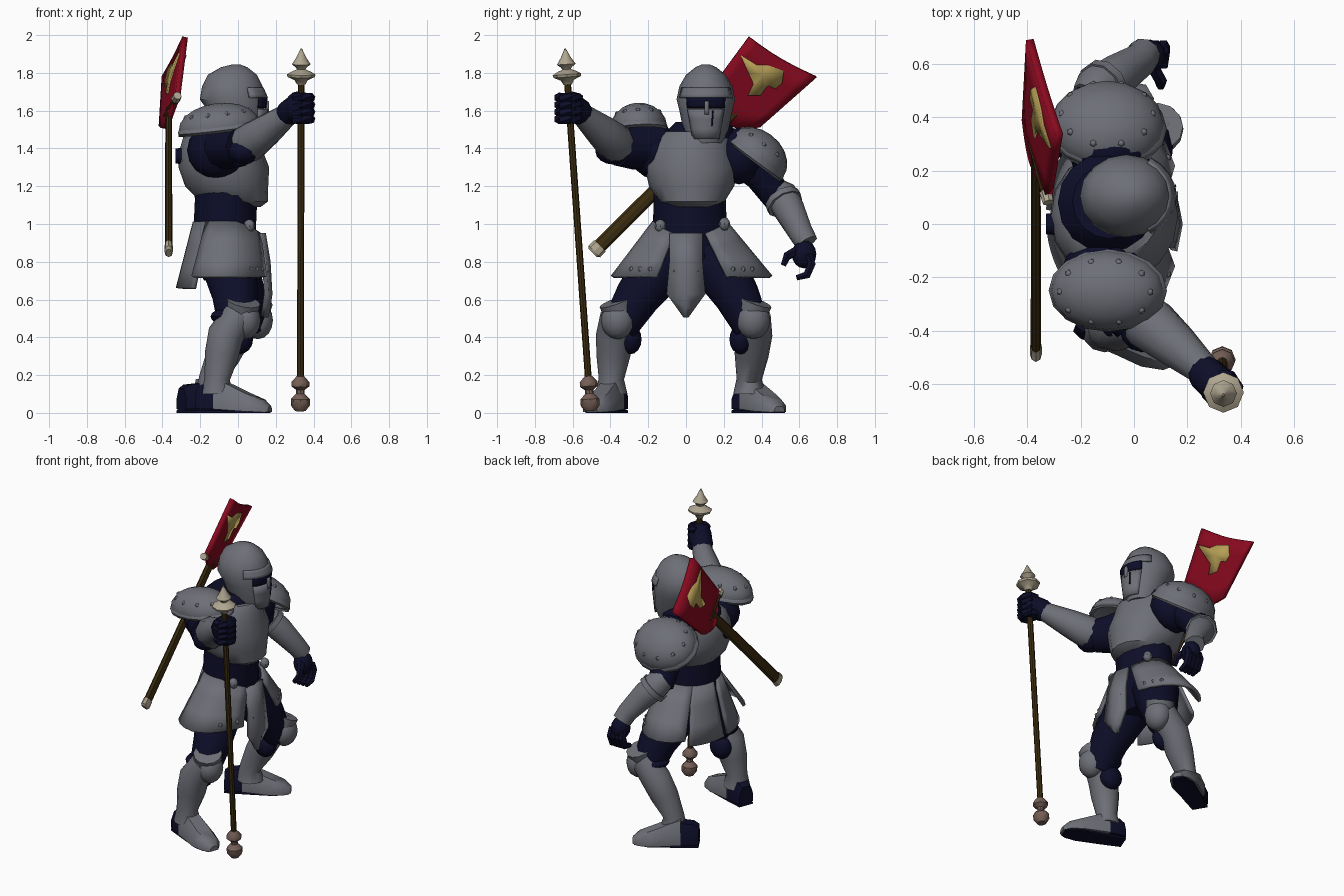
import bpy, bmesh, math
from mathutils import Vector, Matrix

if "Cube" in bpy.data.objects:
    bpy.data.objects.remove(bpy.data.objects["Cube"])


def mat(name, r, g, b):
    m = bpy.data.materials.new(name)
    m.diffuse_color = (r, g, b, 1)
    m.use_nodes = True
    m.node_tree.nodes["Principled BSDF"].inputs["Base Color"].default_value = m.diffuse_color
    return m


STEEL = mat("steel", 0.155, 0.16, 0.185)
NAVY = mat("navy_cloth", 0.004, 0.004, 0.022)
RED = mat("red_cloth", 0.25, 0.003, 0.014)
GOLD = mat("gold", 0.46, 0.34, 0.09)
BONE = mat("pale_metal", 0.43, 0.38, 0.28)
CLAY = mat("brown_metal", 0.18, 0.115, 0.095)
WOOD = mat("dark_wood", 0.045, 0.026, 0.005)


def finish(name, bm, m, thick=0):
    bmesh.ops.recalc_face_normals(bm, faces=bm.faces)
    me = bpy.data.meshes.new(name)
    bm.to_mesh(me)
    bm.free()
    ob = bpy.data.objects.new(name, me)
    bpy.context.collection.objects.link(ob)
    me.materials.append(m)
    if thick:
        s = ob.modifiers.new("thickness", 'SOLIDIFY')
        s.thickness, s.offset = thick, 0
    return ob


def skin(name, rings, m, cap=True, closed=True, thick=0):
    """Bridge a list of equally long point rings."""
    bm = bmesh.new()
    vs = [[bm.verts.new(p) for p in r] for r in rings]
    n = len(vs[0])
    for a, b in zip(vs, vs[1:]):
        for i in range(n if closed else n - 1):
            j = (i + 1) % n
            bm.faces.new((a[i], a[j], b[j], b[i]))
    if cap:
        bm.faces.new(vs[0])
        bm.faces.new(vs[-1])
    return finish(name, bm, m, thick)


def loft(name, m, rows, n=16):
    """Stacked ellipses: z, centre x, centre y, radius x, radius y."""
    return skin(name, [[(cx + rx * math.cos(i * math.tau / n), cy + ry * math.sin(i * math.tau / n), z)
                        for i in range(n)] for z, cx, cy, rx, ry in rows], m)


def tube(name, m, pts, radii, n=10):
    pts = [Vector(p) for p in pts]
    rings = []
    for k, p in enumerate(pts):
        t = (pts[min(k + 1, len(pts) - 1)] - pts[max(k - 1, 0)]).normalized()
        q = Vector((0, 0, 1)).rotation_difference(t)
        rings.append([p + q @ Vector((radii[k] * math.cos(i * math.tau / n),
                                      radii[k] * math.sin(i * math.tau / n), 0)) for i in range(n)])
    return skin(name, rings, m)


def spin(name, m, a, b, prof, n=8):
    """Turned shape on the axis a-b: list of (fraction, radius)."""
    a, b = Vector(a), Vector(b)
    return tube(name, m, [a.lerp(b, f) for f, r in prof], [r for f, r in prof], n)


def ball(name, m, c, r, axis=(0, 0, 1), seg=12, dome=None, thick=0):
    bm = bmesh.new()
    bmesh.ops.create_uvsphere(bm, u_segments=seg, v_segments=max(6, seg * 2 // 3), radius=1)
    if dome is not None:
        g = bm.verts[:] + bm.edges[:] + bm.faces[:]
        bmesh.ops.bisect_plane(bm, geom=g, plane_co=(0, 0, dome), plane_no=(0, 0, -1), clear_outer=True)
    q = Vector((0, 0, 1)).rotation_difference(Vector(axis).normalized())
    bm.transform(Matrix.Translation(c) @ q.to_matrix().to_4x4() @ Matrix.Diagonal((*r, 1)))
    return finish(name, bm, m, thick)


def panel(name, m, a0, a1, top, bot, n=8, thick=0.02, slope=0):
    """Curved plate between two elliptical arcs (z, cx, cy, rx, ry); slope lowers the a0 end of the top."""
    rings = []
    for k in range(4):
        z, cx, cy, rx, ry = [t + (b - t) * k / 3 for t, b in zip(top, bot)]
        angs = [math.radians(a0 + (a1 - a0) * i / n) for i in range(n + 1)]
        rings.append([(cx + rx * math.cos(a), cy + ry * math.sin(a),
                       z - slope * (1 - k / 3) * max(0, 1 - 2 * i / n)) for i, a in enumerate(angs)])
    return skin(name, rings, m, cap=False, closed=False, thick=thick)


# Torso: waist, chest plate, collar
loft("hips", NAVY, [(0.7, -.06, .02, .12, .13), (0.82, -.07, .02, .17, .21), (0.98, -.07, .02, .165, .195),
                    (1.2, -.06, .02, .165, .19)])
loft("chest_plate", STEEL, [(1.09, -.02, .03, .14, .12), (1.12, -.02, .03, .18, .175), (1.2, -.06, .03, .22, .225),
                            (1.3, -.075, .03, .24, .25), (1.39, -.09, .03, .22, .235),
                            (1.46, -.085, .04, .205, .205), (1.49, -.075, .05, .175, .17)])
loft("collar", NAVY, [(1.42, -.1, .07, .18, .19), (1.49, -.1, .08, .185, .185), (1.54, -.09, .085, .14, .14)])
ball("chest_ridge", STEEL, (.06, .03, 1.28), (.1, .17, .11))

# Skirt plates and pointed centre plate
TOP, BOT = (1.01, -.05, .02, .18, .19), (.72, -.08, .03, .25, .42)
for side, s in (("right", -1), ("left", 1)):
    panel("skirt_plate_" + side, STEEL, 26 * s, 130 * s, TOP, BOT, slope=.06)
    panel("rear_skirt_plate_" + side, STEEL, 126 * s, 176 * s, TOP, (.66, -.1, .03, .22, .33))
    for k in range(3):
        a = math.radians(s * (33 + 10 * k))
        ball("skirt_rivet", STEEL, (-.08 + .245 * math.cos(a), .03 + .4 * math.sin(a), .76), (.014,) * 3, seg=6)
for y, z in ((.24, 1.0), (-.16, .99)):
    ball("skirt_buckle", STEEL, (.06, y * .85, z), (.03, .03, .035), seg=8)
skin("centre_plate", [[(x, -w, z), (x + .02, 0, z), (x, w, z)] for x, w, z in
                      [(.115, .085, .95), (.14, .085, .8), (.15, .1, .63), (.14, .045, .56), (.13, .006, .51)]],
     STEEL, cap=False, closed=False, thick=.025)
for y in (-.06, .06):
    ball("centre_rivet", STEEL, (.15, y, .75), (.014,) * 3, seg=6)

# Helmet with brow, eye slit and face seam
HX, HY = -.03, .105
loft("helmet", STEEL, [(1.43, .03, HY, .09, .09), (1.5, .01, HY, .13, .12), (1.6, -.01, HY, .15, .14),
                       (1.66, HX, HY, .172, .155), (1.73, HX, HY, .16, .14), (1.79, HX, HY, .13, .105),
                       (1.83, -.02, HY, .07, .055), (1.845, -.01, HY, .02, .02)])
panel("brow_rim", STEEL, -60, 60, (1.72, HX, HY, .16, .143), (1.668, HX, HY, .183, .16), thick=.012)
panel("eye_slit", NAVY, -42, 42, (1.67, -.01, HY, .163, .152), (1.615, -.01, HY, .157, .146), thick=.008)
panel("face_plate", STEEL, -45, 45, (1.61, -.01, HY, .16, .13), (1.45, .02, HY, .12, .09), thick=.02)
panel("nose_guard", STEEL, -3, 6, (1.65, -.01, HY, .165, .15), (1.58, -.01, HY, .165, .15), n=2)
panel("face_seam", NAVY, 14, 17, (1.6, -.01, HY, .171, .143), (1.52, .006, HY, .149, .12), n=2, thick=.006)


# Shoulders: padding, domed plates, rivets
def shoulder(side, pad, c, axis, r):
    ball("shoulder_pad_" + side, NAVY, pad, (.16, .13, .15))
    ball("shoulder_plate_" + side, STEEL, c, r, axis, seg=16, dome=-.1, thick=.02)
    rim = tuple(Vector(c) - .02 * Vector(axis).normalized())
    ball("shoulder_rim_" + side, STEEL, rim, (r[0] * 1.07, r[1] * 1.07, r[2] * .6), axis, seg=16, dome=0, thick=.015)
    q = Vector((0, 0, 1)).rotation_difference(Vector(axis).normalized())
    for k in range(10):
        a = k * math.tau / 10
        p = Vector(c) + q @ Vector((r[0] * .82 * math.cos(a), r[1] * .82 * math.sin(a), r[2] * .58))
        ball("shoulder_rivet", STEEL, p, (.015,) * 3, seg=6)


shoulder("left", (-.09, .28, 1.36), (-.1, .365, 1.355), (0, .6, .8), (.205, .175, .135))
shoulder("right", (-.11, -.17, 1.39), (-.1, -.25, 1.515), (-.12, -.05, 1), (.205, .14, .115))

# Right arm, raised to the pole
tube("right_upper_arm", NAVY, [(-.1, -.14, 1.42), (-.05, -.27, 1.41), (.02, -.36, 1.41)], [.13, .125, .105])
ball("right_elbow", NAVY, (.03, -.385, 1.385), (.085, .095, .07))
tube("right_bracer", STEEL, [(.03, -.355, 1.41), (.06, -.375, 1.43), (.15, -.45, 1.495), (.265, -.55, 1.58)],
     [.095, .105, .088, .06])
tube("right_cuff", NAVY, [(.24, -.53, 1.565), (.27, -.56, 1.59), (.31, -.6, 1.62)], [.055, .07, .07])
ball("right_hand", NAVY, (.32, -.61, 1.615), (.075, .078, .088))
for k in range(4):
    z = 1.555 + k * .038
    arc = [math.radians(-140 + 50 * i) for i in range(6)]
    tube("right_finger", NAVY, [(.335 + .05 * math.cos(a), -.62 + .054 * math.sin(a), z) for a in arc], [.026] * 6, 6)

# Left arm, hanging
tube("left_upper_arm", NAVY, [(-.15, .49, 1.13), (-.13, .4, 1.26), (-.1, .28, 1.38)], [.08, .095, .12])
tube("left_bracer", STEEL, [(.04, .64, .9), (.02, .61, .95), (-.07, .55, 1.07), (-.14, .505, 1.15), (-.17, .47, 1.18)],
     [.062, .066, .083, .088, .07])
tube("left_bracer_rim", STEEL, [(-.105, .525, 1.105), (-.125, .51, 1.13)], [.1, .1])
ball("left_hand", NAVY, (.06, .625, .84), (.06, .065, .075))
for k in range(4):
    x = .02 + .03 * k
    tube("left_finger", NAVY, [(x, .585, .715), (x, .64, .73), (x, .665, .79), (x, .65, .84)], [.016, .024, .025, .02], 6)
tube("left_thumb", NAVY, [(.1, .515, .78), (.1, .535, .83), (.07, .59, .86)], [.016, .024, .026], 6)


# Legs
def leg(side, hip, knee, ankle, heel, toe):
    h, k, a = Vector(hip), Vector(knee), Vector(ankle)
    inward = .06 if k.y < 0 else -.06
    tube("thigh_" + side, NAVY, [k - Vector((.02, 0, .04)), k.lerp(h, .35), h], [.095, .12, .155], 12)
    ball("calf_padding_" + side, NAVY, k + Vector((-.07, inward, -.1)), (.075, .06, .08))
    ball("knee_strap_" + side, NAVY, k + Vector((-.07, inward * .4, .02)), (.085, .1, .045))
    tube("greave_" + side, STEEL, [a + Vector((0, 0, -.08)), a, a.lerp(k, .4) + Vector((-.025, -inward * .1, 0)),
                                   a.lerp(k, .75) + Vector((-.045, -inward * .25, 0)),
                                   k + Vector((-.005, -inward * .2, .03))],
         [.085, .067, .09, .096, .086], 12)
    ball("knee_plate_" + side, STEEL, k + Vector((.03, -inward * .1, 0)), (.08, .09, .1))
    tube("knee_rim_" + side, STEEL, [k + Vector((.01, 0, .05)), k + Vector((.02, -inward * .3, .1))], [.085, .09], 12)
    p, d = Vector((*heel, 0)), Vector((*toe, 0)) - Vector((*heel, 0))
    w = Vector((-d.y, d.x, 0)).normalized()

    def shoe(name, m, rows):
        skin(name, [[p + d * t + w * (sx * hw) + Vector((0, 0, z0 + sz * ht)) for sx, sz in
                     ((-1, 0), (-1, .5), (-.55, 1), (.55, 1), (1, .5), (1, 0))] for t, hw, ht, z0 in rows], m)
    shoe("boot_" + side, NAVY, [(0, .05, .11, .02), (.08, .065, .13, .02), (.35, .068, .14, .02), (.5, .06, .09, .015)])
    shoe("sole_" + side, NAVY, [(0, .05, .025, 0), (.3, .06, .025, 0), (.75, .07, .016, 0), (.97, .04, .014, 0)])
    shoe("shoe_plate_" + side, STEEL, [(.27, .072, .16, .02), (.45, .075, .135, .015), (.7, .082, .095, .008),
                                       (.9, .065, .065, .005), (1, .03, .03, .005)])


leg("right", (-.06, -.08, .84), (.01, -.355, .49), (-.11, -.395, .18), (-.21, -.355), (.17, -.5))
leg("left", (-.06, .13, .84), (.075, .35, .49), (-.14, .335, .18), (-.3, .285), (.06, .495))

# Tall pole with finial and foot knob
P0, P1 = (.33, -.505, .01), (.335, -.64, 1.93)
spin("pole", WOOD, P0, P1, [(.05, .018), (.93, .018)])
spin("pole_finial", BONE, P0, P1, [(.9, .022), (.912, .035), (.921, .072), (.928, .076), (.936, .05),
                                   (.942, .022), (.948, .03), (.956, .05), (.975, .026), (1, .003)])
spin("pole_foot", CLAY, P0, P1, [(0, .028), (.015, .05), (.033, .05), (.048, .022), (.058, .022),
                                 (.068, .047), (.08, .047), (.096, .02)])

# Banner on the back: flat staff, crossbar, cloth, emblem
S0, S1 = (-.367, -.485, .855), (-.367, .26, 1.6)
for ob in (spin("banner_staff", WOOD, S0, S1, [(0, .038), (1, .034)]),
           spin("banner_staff_tip", BONE, S0, S1, [(-.012, .03), (0, .044), (.04, .042)])):
    ob.scale.x, ob.location.x = .52, -.367 * .48
spin("banner_crossbar", WOOD, (-.385, .3, 1.57), (-.325, .1, 1.67), [(0, .012), (1, .018)])
spin("banner_crossbar_tip", BONE, (-.325, .1, 1.67), (-.32, .08, 1.68), [(-1, .025), (1, .022)])
tube("banner_bracket", NAVY, [(-.22, 0, 1.36), (-.33, 0, 1.36)], [.05, .04])


def on_cloth(y, z):
    return Vector((-.7145 - .164 * y + .246 * z, y, z))


A, B, C, D = [on_cloth(*q) for q in ((.1, 1.67), (.39, 1.515), (.69, 1.78), (.335, 1.99))]
rows = []
for i in range(9):
    u = i / 8
    sag = 1 - .035 * math.sin(math.pi * u)
    bulge = -.18 * math.sin(math.pi * u ** 1.6)
    rows.append([A.lerp(B, u).lerp(D.lerp(C, u), bulge + (sag - bulge) * v / 4) for v in range(5)])
skin("banner_cloth", rows, RED, cap=False, closed=False, thick=.03)
bm = bmesh.new()
shape = [(.285, 1.9), (.373, 1.845), (.43, 1.845), (.515, 1.815), (.505, 1.75), (.47, 1.72),
         (.43, 1.738), (.39, 1.685), (.325, 1.685), (.355, 1.745), (.325, 1.81)]
hub = bm.verts.new(on_cloth(.4, 1.79))
pts = [bm.verts.new(on_cloth(*q)) for q in shape]
for i, v in enumerate(pts):
    bm.faces.new((hub, pts[i - 1], v))
finish("banner_emblem", bm, GOLD, .046)

# Shading
for ob in bpy.data.objects:
    ob.select_set(True)
    bpy.context.view_layer.objects.active = ob
bpy.ops.object.shade_smooth_by_angle(angle=math.radians(40))
